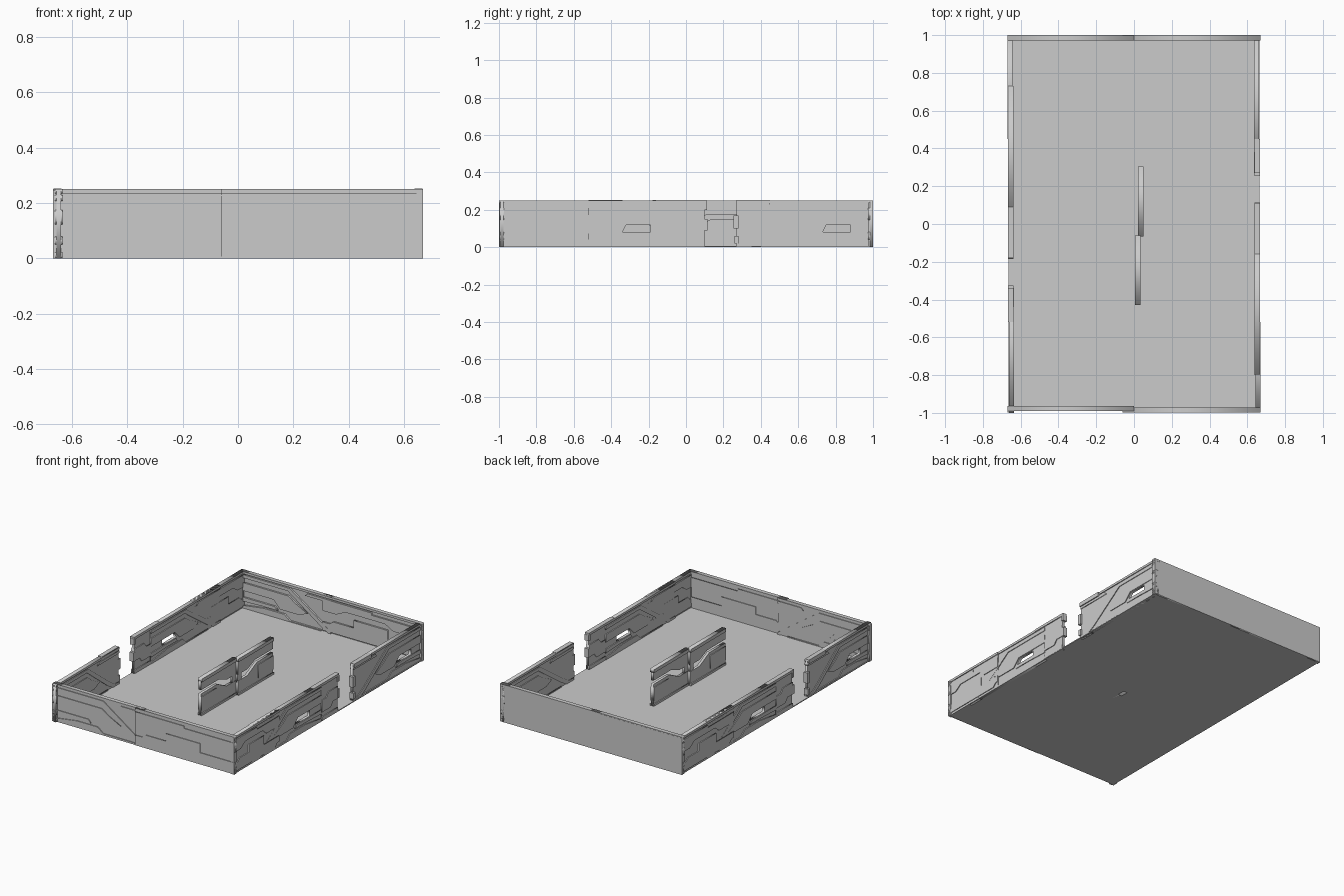
import bpy
from mathutils import Matrix, Vector

if "Cube" in bpy.data.objects:
    bpy.data.objects.remove(bpy.data.objects["Cube"])

H, MOD = 0.25, 0.73          # wall height, standard panel length
UP = Vector((0, 0, 1))


def plate(name, outlines, origin, u, thick):
    """Extrude outlines (length, height); later outlines inside the first become holes."""
    cu = bpy.data.curves.new(name, 'CURVE')
    cu.dimensions, cu.fill_mode, cu.extrude = '2D', 'BOTH', thick / 2
    for pts in outlines:
        sp = cu.splines.new('POLY')
        sp.points.add(len(pts) - 1)
        for p, (a, b) in zip(sp.points, pts):
            p.co = (a, b, 0, 1)
        sp.use_cyclic_u = True
    tmp = bpy.data.objects.new(name, cu)
    bpy.context.collection.objects.link(tmp)
    dg = bpy.context.evaluated_depsgraph_get()
    me = bpy.data.meshes.new_from_object(tmp.evaluated_get(dg))
    bpy.data.objects.remove(tmp)
    ob = bpy.data.objects.new(name, me)
    bpy.context.collection.objects.link(ob)
    u = Vector(u)
    n = u.cross(UP)
    m = Matrix((u, UP, n)).transposed().to_4x4()
    m.translation = Vector(origin)
    ob.matrix_world = m
    return ob


def box(name, x0, x1, y0, y1, z0, z1):
    bpy.ops.mesh.primitive_cube_add(size=1, location=((x0 + x1) / 2, (y0 + y1) / 2, (z0 + z1) / 2))
    ob = bpy.context.object
    ob.name = name
    ob.scale = (x1 - x0, y1 - y0, z1 - z0)
    return ob


def rect(a, b, c, d):
    return [(a, c), (b, c), (b, d), (a, d)]


# Relief of the diagonal panel
DIAGONAL = {
    "strap": [(0, .228), (.37, .228), (.61, .062), (.68, .02), (.73, .02), (.73, .002),
              (.66, .002), (.60, .035), (.355, .207), (0, .207)],
    "middle": [(0, .175), (.36, .175), (.41, .14), (.5, .095), (.44, .07), (.3, .07),
               (.25, .122), (0, .122)],
    "foot": [(0, .002), (0, .02), (.18, .045), (.33, .045), (.37, .012), (.6, .012), (.6, .002)],
    "corner": [(.48, .21), (.5, .228), (.73, .228), (.73, .21)],
    "sill": [(0, .05), (0, .078), (.26, .078), (.28, .056), (.16, .056)],
}
# Relief of the stepped panel
STEPPED = {
    "upper": [(0, .145), (.1, .145), (.17, .178), (.46, .178), (.52, .145), (.73, .145),
              (.73, .21), (.36, .21), (.36, .225), (0, .225)],
    "lower": [(0, .07), (.05, .07), (.08, .09), (.23, .09), (.23, .14), (.48, .14),
              (.48, .08), (.73, .08), (.73, .04), (.7, .04), (.66, .015), (0, .015)],
}
SLOT = [(.12, .08), (.12, .119), (.25, .119), (.27, .08)]


def panel(name, relief, origin, u, length=MOD, slot=False, core_shift=0.0, core=.016, trim=False):
    """Thin core, raised relief on both faces and a top rail."""
    s = length / MOD
    fit = lambda pts: [(a if trim else a * s, b) for a, b in pts]
    n = Vector(u).cross(UP)
    plate(name + "_core", [rect(0, length, 0, .245)] + ([fit(SLOT)] if slot else []),
          Vector(origin) + n * core_shift, u, core)
    plate(name + "_rail", [rect(0, length, .235, H)], origin, u, .028)
    for part, pts in relief.items():
        pts = fit(pts)
        if trim:
            pts = [(min(a, length), b) for a, b in pts]
        plate(f"{name}_{part}", [pts], origin, u, .026)


# Floor
box("floor", -.665, .665, -.99, .99, 0, .006)

# Front and back walls (back wall is flush outside)
X = (1, 0, 0)
panel("front_diagonal", DIAGONAL, (-.67, -.977, 0), X, .67, trim=True)
panel("front_stepped", STEPPED, (-.06, -.985, 0), X)
panel("back_diagonal", DIAGONAL, (-.67, .985, 0), X, .67, core_shift=-.007, trim=True)
panel("back_stepped", STEPPED, (-.06, .986, 0), X, core_shift=-.006)

# Side walls: the left is the right turned half round, ending at the front wall
for side, sx in (("right", 1), ("left", -1)):
    def pos(y):
        return y if sx > 0 else -.07 - y

    def at(x, y):
        return (sx * x, pos(y), 0)
    back, fwd = (0, -sx, 0), (0, sx, 0)
    far = 1.0 if sx > 0 else .93
    near = -.99 if sx > 0 else -1.06
    panel(side + "_wall_a", DIAGONAL, at(.648, far), back, far - .27, slot=True)
    panel(side + "_wall_b", DIAGONAL, at(.652, -.07), back, MOD, slot=True)
    panel(side + "_wall_c", STEPPED, at(.656, near), fwd, -.52 - near)
    # door post panel beside the opening
    panel(side + "_door_stub", {"band": [(0, .06), (.4, .06), (.5, .09), (.73, .09), (.73, .17),
                                         (.3, .17), (.2, .14), (0, .14)],
                                "foot": [(0, .002), (.73, .002), (.73, .03), (0, .03)]},
          at(.654, -.07), fwd, .17)
    # jagged brackets on the opening edges, and rail blocks
    for i, (y0, y1, z0, z1) in enumerate(((.095, .115, .09, .15), (.095, .112, .2, .24),
                                          (.255, .28, .1, .17), (.26, .28, .02, .06),
                                          (.27, .45, .225, .252), (-.16, .11, .236, .252))):
        a, b = sorted((pos(y0), pos(y1)))
        c, d = sorted((sx * .638, sx * .668))
        box(f"{side}_bracket_{i}", c, d, a, b, z0, z1)

# Corner posts, recessed at mid height by leaving them slim
for sx in (-1, 1):
    for y in (-.985, .985):
        box("corner_post", *sorted((sx * .645, sx * .67)), y - .012, y + .012, 0, .245)

# Centre divider: two half panels offset in x with an open stepped slit
HALF_LOW = [(0, 0), (.37, 0), (.37, .10), (.27, .10), (.17, .15), (0, .15)]
HALF_TOP = [(0, .175), (.19, .175), (.27, .142), (.37, .142), (.37, .235), (0, .235)]
for nm, x, y, u in (("near", .02, -.43, (0, 1, 0)), ("far", .036, .305, (0, -1, 0))):
    for part, pts, t in (("lower", HALF_LOW, .018), ("upper", HALF_TOP, .018),
                         ("rail", rect(0, .37, .228, H), .03),
                         ("foot", rect(0, .37, 0, .02), .028),
                         ("face", rect(0, .16, .04, .13), .026),
                         ("link", rect(.33, .37, .09, .15), .014)):
        plate(f"divider_{nm}_{part}", [pts], (x, y, 0), u, t)
